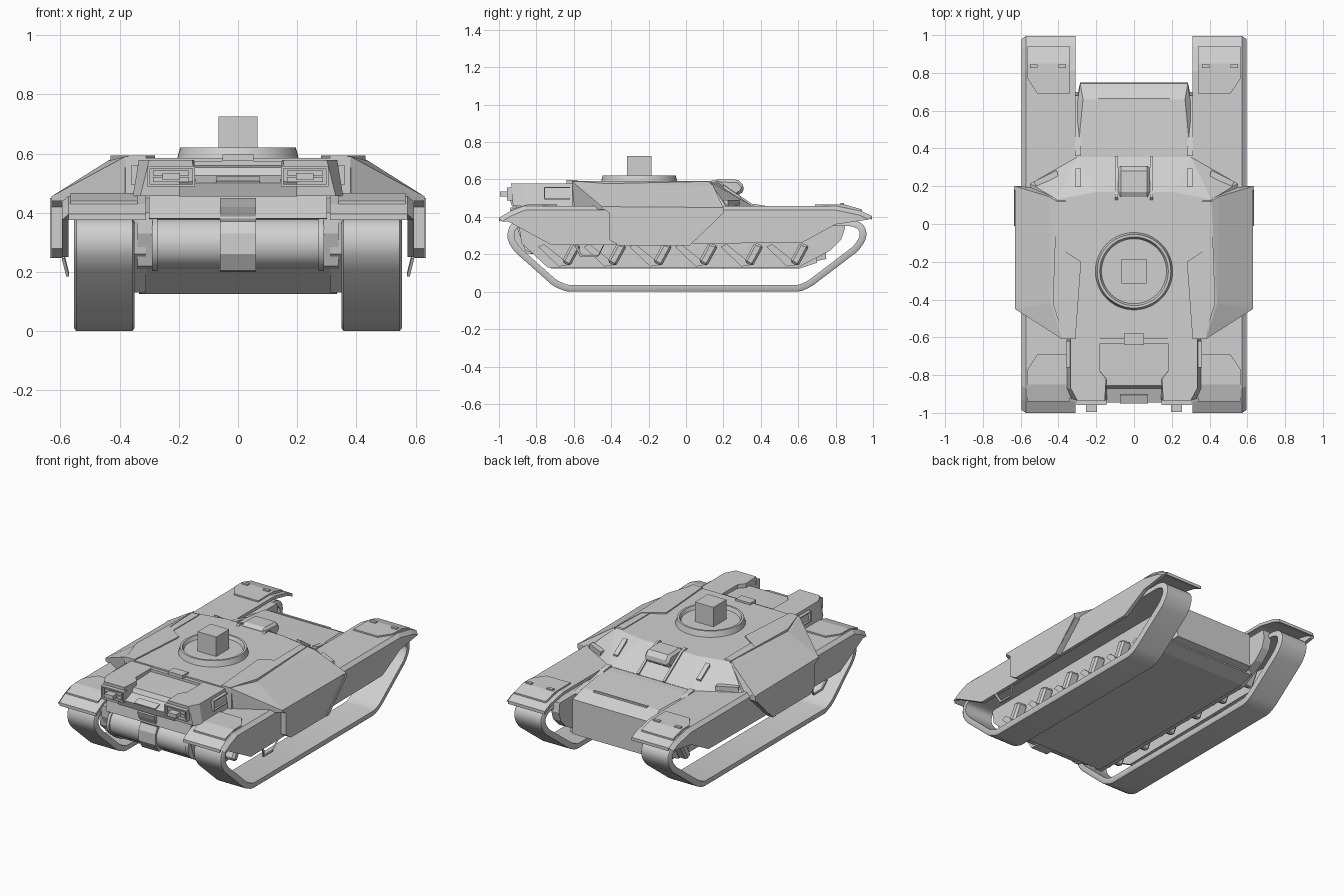
import bpy, bmesh, math
from mathutils import Vector

old = bpy.data.objects.get("Cube")
if old:
    bpy.data.objects.remove(old, do_unlink=True)

grey = bpy.data.materials.new("armour grey")
grey.use_nodes = True
COLOUR = (0.63, 0.63, 0.63, 1)
grey.diffuse_color = COLOUR
grey.node_tree.nodes["Principled BSDF"].inputs["Base Color"].default_value = COLOUR


def finish(name, bm, mirror=False, bevel=0, smooth=False):
    bmesh.ops.recalc_face_normals(bm, faces=bm.faces)
    mesh = bpy.data.meshes.new(name)
    bm.to_mesh(mesh)
    bm.free()
    mesh.materials.append(grey)
    ob = bpy.data.objects.new(name, mesh)
    bpy.context.collection.objects.link(ob)
    if mirror:
        ob.modifiers.new("mirror", "MIRROR").use_mirror_merge = False
    if bevel:
        mod = ob.modifiers.new("bevel", "BEVEL")
        mod.width, mod.segments, mod.limit_method = bevel, 1, "ANGLE"
        mod.angle_limit = math.radians(50)
    if smooth:
        bpy.ops.object.select_all(action="DESELECT")
        ob.select_set(True)
        bpy.context.view_layer.objects.active = ob
        bpy.ops.object.shade_smooth_by_angle(angle=math.radians(35))
    return ob


def loft(name, rings, closed=False, **kw):
    """Skin equal-length rings of points, with end caps or joined into a loop."""
    bm = bmesh.new()
    vs = [[bm.verts.new(p) for p in r] for r in rings]
    n = len(vs[0])
    pairs = list(zip(vs, vs[1:])) + ([(vs[-1], vs[0])] if closed else [])
    for a, b in pairs:
        for i in range(n):
            j = (i + 1) % n
            bm.faces.new((a[i], a[j], b[j], b[i]))
    if not closed:
        bm.faces.new(vs[0])
        bm.faces.new(vs[-1])
    return finish(name, bm, **kw)


def side_prism(name, x0, x1, prof, prof1=None, **kw):
    return loft(name, [[(x0, y, z) for y, z in prof],
                       [(x1, y, z) for y, z in prof1 or prof]], **kw)


def plan_prism(name, z0, z1, plan, plan1=None, **kw):
    return loft(name, [[(x, y, z0) for x, y in plan], [(x, y, z1) for x, y in plan1 or plan]], **kw)


def block(name, pts, both=False, **kw):
    """Convex block; both=True adds the points reflected in x."""
    bm = bmesh.new()
    for x, y, z in pts:
        bm.verts.new((x, y, z))
        if both:
            bm.verts.new((-x, y, z))
    res = bmesh.ops.convex_hull(bm, input=bm.verts)
    bmesh.ops.delete(bm, geom=[v for v in res["geom_interior"] if isinstance(v, bmesh.types.BMVert)], context="VERTS")
    bmesh.ops.dissolve_limit(bm, angle_limit=0.02, verts=bm.verts, edges=bm.edges)
    return finish(name, bm, **kw)


def box(name, x, y, z, **kw):
    return block(name, [(a, b, c) for a in x for b in y for c in z], **kw)


def drum(name, x0, x1, y, z, r, **kw):
    ring = [(y + r * math.cos(i * math.tau / 32), z + r * math.sin(i * math.tau / 32)) for i in range(32)]
    return side_prism(name, x0, x1, ring, smooth=True, **kw)


def inset(poly, d):
    out = []
    for i, p in enumerate(poly):
        a, p, b = Vector(poly[i - 1]), Vector(p), Vector(poly[(i + 1) % len(poly)])
        u, v = (p - a).normalized(), (b - p).normalized()
        n = Vector((-u.y - v.y, u.x + v.x)).normalized()
        out.append(tuple(p + n * d / max(.5, n.dot(Vector((-u.y, u.x))))))
    return out


# Tracks: a thin belt on each side, rounded by one corner-cutting pass
corners = [(-.88, .387), (-.935, .365), (-.955, .32), (-.953, .27), (-.92, .217), (-.71, .03), (-.64, 0),
           (.61, 0), (.67, .027), (.92, .217), (.958, .27), (.968, .32), (.945, .365), (.89, .387)]
belt = []
for a, b in zip(corners, corners[1:] + corners[:1]):
    a, b = Vector(a), Vector(b)
    cut = min(.25, .014 / (b - a).length)
    belt += [tuple(a.lerp(b, cut)), tuple(a.lerp(b, 1 - cut))]
inner, edge = inset(belt, .036), inset(belt, .01)
loft("track_belt", [[(x, y, z) for y, z in p] for x, p in
     ((.35, edge), (.357, belt), (.546, belt), (.553, edge), (.553, inner), (.35, inner))],
     closed=True, mirror=True, smooth=True)

# Lower hull and side pods with suspension arms
side_prism("lower_hull", -.335, .335, [(-.61, .45), (-.8, .39), (-.83, .215), (-.72, .125), (.61, .125),
                                      (.7, .155), (.68, .4), (.36, .45)])
side_prism("side_pod", .31, .365, [(-.9, .4), (-.88, .26), (-.74, .13), (.6, .13), (.77, .22),
                                  (.83, .28), (.85, .34), (.84, .4)], mirror=True)
for i in range(6):
    y = -.61 + i * .244
    side_prism("suspension_arm", .36, .43, [(y - .055, .16), (y - .01, .135), (y + .05, .245), (y, .262)],
               mirror=True, bevel=.012)
    side_prism("swing_arm", .36, .374, [(y - .18, .24), (y - .15, .255), (y - .03, .16), (y - .03, .14),
                                        (y - .07, .135)], mirror=True)

# Fenders: top plate and hanging skirt with a chamfered outer edge
top = [(-1, .395), (-.94, .43), (-.87, .457), (.81, .457), (.94, .43), (.995, .405)]
under = [(y, z - .02) for y, z in reversed(top)]
side_prism("fender_top", .31, .572, top + under, mirror=True)
low = [(.97, .385), (.8, .36), (.62, .262), (-.72, .25), (-.95, .375)]
side_prism("fender_skirt", .572, .595, top + low, [(y * .985, z - .02) for y, z in top] + low, mirror=True)
for s, name in ((-1, "front_fender_cap"), (1, "rear_fender_cap")):
    plan_prism(name, .45, .466, [(.34, s * .69), (.51, s * .69), (.565, s * .77), (.565, s * .85), (.34, s * .85)],
               mirror=True)
    block(name + "_nose", [(x, s * y, z) for x in (.34, .565) for y, z in
                           ((.85, .466), (.85, .45), (.94, .44), (.94, .425))], mirror=True)
for x0 in (.36, .51):
    box("fender_clip", (x0, x0 + .04), (.825, .845), (.46, .475), mirror=True)

# Superstructure with sloped rear shoulders
block("upper_deck", [(.38, -.61, .585), (.41, .13, .585), (.2, .17, .585), (.38, -.61, .44),
                     (.55, .215, .455), (.3, .355, .457), (.3, .355, .42), (.55, .215, .42)], both=True)
plan_prism("deck_armour_plate", .575, .593, [(.41, .14), (.4, -.12), (.28, -.2), (.31, -.61), (.37, -.61),
                                            (.43, -.42)], mirror=True)
block("side_armour", [(.38, -.61, .59), (.44, -.42, .575), (.41, .12, .59), (.45, .145, .568), (.63, -.45, .455),
                      (.63, .2, .45), (.36, -.61, .44), (.4, .19, .44), (.36, -.61, .59), (.36, .12, .59),
                      (.63, -.45, .44), (.63, .2, .44)], mirror=True)
side_prism("side_armour_skirt", .595, .63, [(-.45, .45), (-.41, .42), (-.41, .28), (-.36, .247), (.02, .247),
                                           (.2, .42), (.2, .45)], mirror=True)
side_prism("armour_rear_rim", .612, .634, [(.02, .247), (.2, .425), (.2, .45), (.18, .45), (.175, .43), (-.01, .247)],
           mirror=True)
plan_prism("shoulder_rib", .44, .49, [(.4, .25), (.52, .2), (.53, .225), (.41, .285)], mirror=True)

# Turret ring and central mast block
prof = [(.205, .585), (.195, .621), (.182, .621), (.172, .6), (.001, .6), (.001, .585)]
loft("turret_ring", [[(r * math.cos(a), -.25 + r * math.sin(a), z) for r, z in prof]
                     for a in (i * math.tau / 48 for i in range(48))], closed=True, smooth=True)
box("mast_block", (-.066, .066), (-.316, -.184), (.595, .725))

# Rear deck, tail and vent
block("rear_deck", [(.3, .35, .455), (.27, .4, .455), (.27, .66, .44), (.3, .35, .2), (.3, .64, .41),
                    (.285, .745, .395), (.285, .75, .175), (.3, .68, .16)], both=True)
box("rear_deck_ridge", (-.19, .19), (.655, .668), (.42, .446))
block("rear_side_rail", [(x, y, z) for x in (.28, .312) for y, z in ((.36, .47), (.42, .46), (.36, .4), (.64, .4))],
      mirror=True)
side_prism("rear_vent", -.085, .085, [(.13, .58), (.17, .602), (.28, .598), (.315, .56), (.3, .53), (.25, .5)],
           bevel=.015)
side_prism("rear_vent_frame", .085, .1, [(.12, .58), (.14, .597), (.18, .588), (.36, .465), (.35, .44)], mirror=True)
side_prism("shoulder_vent", .28, .31, [(.2, .55), (.197, .574), (.295, .507), (.29, .48)], mirror=True)

# Front: central plate, drums and bracket
side_prism("nose_plate", -.2, .2, [(-.6, .56), (-.855, .552), (-.87, .525), (-.945, .5), (-.93, .455), (-.6, .45)])
side_prism("nose_handle", -.075, .075, [(-.9, .51), (-.905, .522), (-.95, .507), (-.94, .49)])
side_prism("nose_beam", -.3, .3, [(-.6, .457), (-.905, .457), (-.915, .38), (-.6, .37)])
box("deck_latch", (-.052, .052), (-.64, -.58), (.575, .597))
box("deck_front_lip", (-.3, .3), (-.632, -.6), (.54, .575))
drum("front_drum", .06, .275, -.83, .295, .085, mirror=True)
drum("front_drum_collar", .272, .29, -.83, .295, .092, mirror=True)
side_prism("centre_bracket", -.06, .06, [(-.94, .45), (-.93, .42), (-.905, .37), (-.925, .33), (-.925, .26),
                                        (-.89, .205), (-.75, .2), (-.75, .45)])
side_prism("end_bracket", .288, .34, [(-.9, .4), (-.9, .33), (-.86, .22), (-.72, .18), (-.72, .4)], mirror=True)

# Headlight housings: a frame around a recess holding lamps
plan_prism("headlight_housing", .457, .578,
           [(.175, -.6), (.175, -.78), (.135, -.83), (.135, -.925), (.33, -.925), (.355, -.87), (.355, -.6)],
           [(.18, -.6), (.18, -.78), (.148, -.82), (.155, -.935), (.3, -.935), (.335, -.87), (.335, -.6)],
           mirror=True)
for z0, z1 in ((.488, .496), (.55, .558)):
    box("headlight_frame_bar", (.145, .305), (-.958, -.92), (z0, z1), mirror=True)
for x0, x1 in ((.145, .153), (.297, .305)):
    box("headlight_frame_post", (x0, x1), (-.958, -.92), (.488, .558), mirror=True)
for z0, z1 in ((.504, .521), (.526, .542)):
    box("headlight_lamp", (.165, .287), (-.95, -.92), (z0, z1), mirror=True)
box("lamp_bracket", (.195, .255), (-.995, -.92), (.51, .535), mirror=True)
for y0, y1, z0, z1 in ((-.76, -.62, .494, .5), (-.76, -.62, .555, .561), (-.76, -.753, .494, .561)):
    box("housing_side_frame", (.34, .36), (y0, y1), (z0, z1), mirror=True)

# Boarding steps hung from the skirts
path = [(.59, -.59, .25), (.575, -.56, .19), (.575, -.47, .19), (.59, -.44, .25)]
for a, b in zip(path, path[1:]):
    block("boarding_step", [(x + i, y + j, z + j) for x, y, z in (a, b) for i in (-.005, .005)
                            for j in (-.005, .005)], mirror=True)
